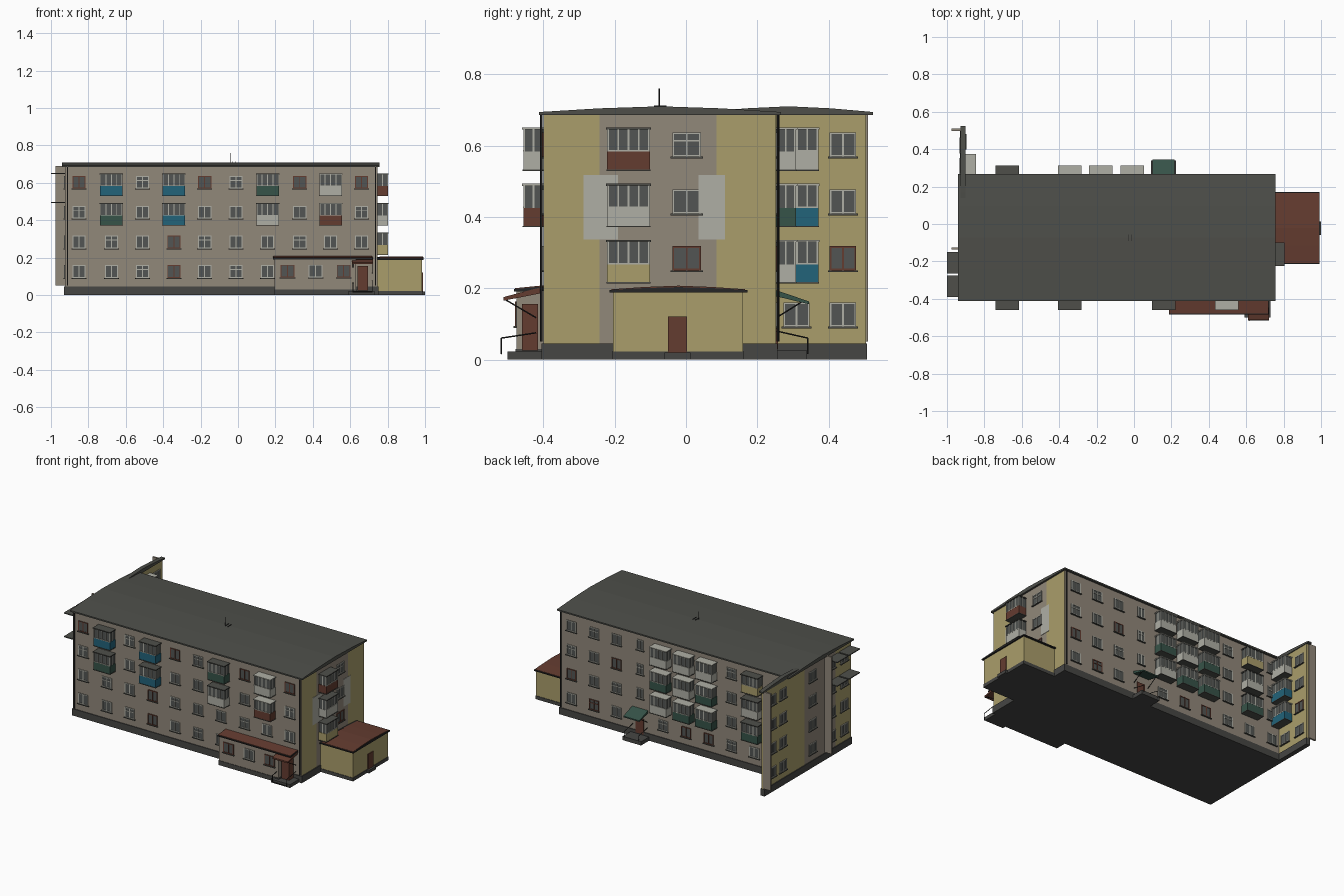
import bpy, bmesh, math
from mathutils import Vector, Matrix

cube = bpy.data.objects.get("Cube")
if cube:
    bpy.data.objects.remove(cube, do_unlink=True)

# Materials, given as display-space hex and converted to linear
PALETTE = {"tan_render": "91887a", "yellow_render": "aa9e6b", "roof_grey": "4e4f4a",
           "plinth_grey": "464644", "pale_grey": "afafa5", "glass": "525553",
           "brown": "643c30", "teal": "22637a", "green": "365348", "dark_metal": "262626"}
MATS, INDEX = [], {}
for i, (name, code) in enumerate(PALETTE.items()):
    srgb = [int(code[k:k + 2], 16) / 255 for k in (0, 2, 4)]
    col = [c / 12.92 if c < 0.04 else ((c + 0.055) / 1.055) ** 2.4 for c in srgb] + [1]
    mat = bpy.data.materials.new(name)
    mat.use_nodes = True
    mat.diffuse_color = col
    mat.node_tree.nodes["Principled BSDF"].inputs["Base Color"].default_value = col
    MATS.append(mat)
    INDEX[name.split("_")[0]] = i


def finish(name, bm):
    bmesh.ops.recalc_face_normals(bm, faces=bm.faces)
    mesh = bpy.data.meshes.new(name)
    bm.to_mesh(mesh)
    bm.free()
    for m in MATS:
        mesh.materials.append(m)
    obj = bpy.data.objects.new(name, mesh)
    bpy.context.collection.objects.link(obj)
    return obj


def block(bm, lo, hi, mat):
    lo, hi = Vector(lo), Vector(hi)
    m = Matrix.Translation((lo + hi) / 2) @ Matrix.Diagonal((*(hi - lo), 1))
    verts = bmesh.ops.create_cube(bm, size=1, matrix=m)["verts"]
    for f in {f for v in verts for f in v.link_faces}:
        f.material_index = INDEX[mat]


def single(name, lo, hi, mat):
    bm = bmesh.new()
    block(bm, lo, hi, mat)
    return finish(name, bm)


def prism(name, pts, x0, x1, mat):
    """Extrude a closed (y, z) profile along x."""
    bm = bmesh.new()
    face = bm.faces.new([bm.verts.new((x0, y, z)) for y, z in pts])
    new = bmesh.ops.extrude_face_region(bm, geom=[face])["geom"]
    bmesh.ops.translate(bm, verts=[v for v in new if isinstance(v, bmesh.types.BMVert)],
                        vec=(x1 - x0, 0, 0))
    for f in bm.faces:
        f.material_index = INDEX[mat]
    return finish(name, bm)


def arched_roof(name, y0, y1, z, rise, thick, x0, x1, mat):
    mid, half = (y0 + y1) / 2, (y1 - y0) / 2
    top = [(mid + t * half, z + thick + rise * (1 - abs(t) ** 1.5)) for t in (-1, -.5, 0, .5, 1)]
    return prism(name, [(y1, z), (y0, z)] + top, x0, x1, mat)


def bar(bm, a, b, r=0.002):
    a, b = Vector(a), Vector(b)
    m = Matrix.Translation((a + b) / 2) @ (b - a).to_track_quat('Z', 'Y').to_matrix().to_4x4()
    verts = bmesh.ops.create_cone(bm, segments=6, radius1=r, radius2=r, depth=(b - a).length,
                                  cap_ends=True, matrix=m)["verts"]
    for f in {f for v in verts for f in v.link_faces}:
        f.material_index = INDEX["dark"]


# Walls: (outward axis, direction, plane position)
WALLS = {"front": (1, -1, -.40), "back": (1, 1, .252), "right": (0, 1, .745),
         "left": (0, -1, -.925), "wing": (0, 1, -.905), "annex": (1, -1, -.475)}


def on_wall(bm, wall, u0, u1, z0, z1, d0, d1, mat):
    axis, sign, pos = WALLS[wall]
    a, b = sorted((pos + sign * d0, pos + sign * d1))
    if axis == 1:
        block(bm, (u0, a, z0), (u1, b, z1), mat)
    else:
        block(bm, (a, u0, z0), (b, u1, z1), mat)


def window(bm, wall, u, z, frame="pale", cross=False, w=.074, h=.068):
    a, b, lo, hi, t = u - w / 2, u + w / 2, z - h / 2, z + h / 2, .005
    on_wall(bm, wall, a, b, lo, hi, 0, .002, "glass")
    for x in (a, u - t / 2, b - t):
        on_wall(bm, wall, x, x + t, lo, hi, 0, .005, frame)
    for y in (lo, hi - t) + ((z + .008,) if cross else ()):
        on_wall(bm, wall, a, b, y, y + t, 0, .0045, frame)
    on_wall(bm, wall, a - .005, b + .005, lo - .005, lo, 0, .009, "roof")


def balcony(bm, wall, u, row, panel, roof="roof", w=.12, d=.056):
    base = .217 + .158 * (row - 2)
    split, top, a, b = base + .05, base + .112, u - w / 2, u + w / 2
    on_wall(bm, wall, a, b, base, split, 0, d, panel)
    on_wall(bm, wall, a + .003, b - .003, split, top, 0, d - .003, "glass")
    on_wall(bm, wall, a - .003, b + .003, top, top + .006, 0, d + .004, roof)
    on_wall(bm, wall, a - .002, b + .002, base - .004, base, 0, d + .002, "roof")
    for k in range(5):
        x = a + k * (w - .005) / 4
        on_wall(bm, wall, x, x + .005, split, top, d - .005, d, "pale")
    for x in (a, b - .005):
        on_wall(bm, wall, x, x + .005, split, top, d * .45, d * .45 + .005, "pale")
    on_wall(bm, wall, a, b, split, split + .004, d - .005, d + .001, "pale")


ROW = {1: .126, 2: .284, 3: .443, 4: .603}
COLS = [-.85, -.677, -.51, -.343, -.178, -.01, .158, .33, .495, .66]

# Main body with coloured stripe on both gable ends
bm = bmesh.new()
block(bm, (-.925, -.40, .045), (.745, .252, .69), "tan")
for y in (-.242, .085):
    bmesh.ops.bisect_plane(bm, geom=bm.verts[:] + bm.edges[:] + bm.faces[:],
                           plane_co=(0, y, 0), plane_no=(0, 1, 0))
for f in bm.faces:
    if abs(f.normal.x) > .9 and not -.242 < f.calc_center_median().y < .085:
        f.material_index = INDEX["yellow"]
finish("main_walls", bm)
single("main_plinth", (-.93, -.405, 0), (.75, .257, .045), "plinth")
arched_roof("main_roof", -.412, .267, .685, .016, .009, -.94, .757, "roof")

# Thin side wing, with fins on its outer side
single("wing_wall", (-.925, .25, .045), (-.905, .505, .69), "yellow")
single("wing_plinth", (-.93, .25, 0), (-.90, .508, .045), "plinth")
arched_roof("wing_roof", .05, .525, .685, .016, .009, -.928, -.90, "roof")
for side, y in (("back", .498), ("middle", -.137)):
    single(side + "_fin", (-.975, y, .05), (-.92, y + .012, .69), "tan")
bm = bmesh.new()
for z in (.648, .492):
    for y in (-.39, -.265):
        block(bm, (-1, y, z), (-.925, y + .115, z + .006), "roof")
finish("side_canopies", bm)

# Patches on the right gable
bm = bmesh.new()
for a, b in ((-.287, -.19), (.035, .11)):
    on_wall(bm, "right", a, b, .336, .517, 0, .002, "pale")
finish("gable_patches", bm)

# Right annex
single("annex_walls", (.745, -.205, .02), (.983, .16, .192), "yellow")
single("annex_plinth", (.745, -.208, 0), (.986, .163, .022), "plinth")
arched_roof("annex_roof_edge", -.215, .172, .188, .008, .007, .745, .992, "dark")
arched_roof("annex_roof", -.209, .166, .19, .01, .007, .757, .988, "brown")
single("annex_door", (.98, -.05, .02), (.988, .003, .12), "brown")
single("annex_step", (.98, -.06, 0), (1.0, .013, .02), "plinth")

# Front extension with porch
single("front_extension_walls", (.195, -.475, .03), (.63, -.40, .195), "tan")
single("front_extension_plinth", (.192, -.478, 0), (.633, -.40, .03), "plinth")
prism("front_extension_roof_edge", [(-.483, .19), (-.40, .192), (-.40, .205), (-.483, .197)],
      .187, .72, "dark")
prism("front_extension_roof", [(-.479, .196), (-.40, .203), (-.40, .208), (-.479, .2)],
      .19, .717, "brown")
single("front_door", (.64, -.46, .025), (.695, -.415, .155), "brown")
prism("front_porch_canopy", [(-.512, .165), (-.41, .185), (-.41, .202), (-.512, .175)],
      .61, .722, "brown")
single("front_step", (.59, -.50, 0), (.73, -.40, .022), "plinth")

# Back entrance
single("back_door", (.13, .25, .03), (.19, .258, .13), "brown")
prism("back_porch_canopy", [(.25, .178), (.345, .155), (.345, .163), (.25, .195)],
      .10, .217, "green")
single("back_step", (.09, .25, 0), (.225, .34, .025), "plinth")

# Brackets and handrails of both entrances
bm = bmesh.new()
for x in (.615, .718):
    bar(bm, (x, -.42, .117), (x, -.505, .167))
    bar(bm, (x, -.42, .075), (x, -.518, .06))
    bar(bm, (x, -.518, .06), (x, -.518, .015))
for x in (.105, .212):
    bar(bm, (x, .253, .117), (x, .33, .165))
    bar(bm, (x, .253, .08), (x, .342, .06))
    bar(bm, (x, .342, .06), (x, .342, .015))
bar(bm, (.615, -.518, .016), (.718, -.518, .016))
finish("entrance_rails", bm)

# Windows
BALCONY_COLS = {"front": (1, 3, 6, 8), "back": (1, 3, 4, 5)}
BROWN = {"front": {(4, 0), (4, 4), (4, 7), (4, 9), (2, 3), (1, 3)},
         "back": {(1, 4), (1, 3), (2, 9), (3, 7), (1, 8)}}
for wall in ("front", "back"):
    bm = bmesh.new()
    for row, z in ROW.items():
        for c, u in enumerate(COLS):
            if c in BALCONY_COLS[wall] and row > (2 if wall == "front" else 1):
                continue
            if row == 1 and (c > 6 if wall == "front" else c == 6):
                continue
            stair = wall == "back" and c == 6
            window(bm, wall, u, z + (.01 if stair else 0),
                   "brown" if (row, c) in BROWN[wall] else "pale",
                   (row + c) % 3 == 0, w=.05 if stair else .07)
    finish(wall + "_windows", bm)
bm = bmesh.new()
for u in (.265, .415, .565):
    window(bm, "annex", u, .128, "brown" if u != .415 else "pale")
finish("front_extension_windows", bm)
bm = bmesh.new()
for row, z in ROW.items():
    if row > 1:
        window(bm, "right", .002, z, "brown" if row == 2 else "pale", row == 4, w=.08)
    window(bm, "wing", .44, z, "brown" if row == 2 else "pale")
    for y in (-.33, -.2, 0, .31, .42):
        window(bm, "left", y, z)
window(bm, "wing", .31, ROW[1])
finish("side_windows", bm)

# Balconies: wall, position, panel colours from the top storey down, roof colour
BALCONIES = [("front", COLS[1], "teal green", "roof"), ("front", COLS[3], "teal teal", "roof"),
             ("front", COLS[6], "green pale", "roof"), ("front", COLS[8], "pale brown", "pale"),
             ("back", COLS[1], "yellow pale green", "roof"),
             ("back", COLS[3], "pale green green", "pale"),
             ("back", COLS[4], "pale pale green", "pale"),
             ("back", COLS[5], "pale green pale", "pale"),
             ("right", -.161, "brown pale yellow", "roof"),
             ("wing", .311, "pale teal teal", "pale")]
for n, (wall, u, panels, roof) in enumerate(BALCONIES):
    bm = bmesh.new()
    for k, panel in enumerate(panels.split()):
        balcony(bm, wall, u, 4 - k, panel, roof)
    finish(f"{wall}_balconies_{n}", bm)

# Drainpipes, antenna and roof vents
bm = bmesh.new()
for x in (-.912, .735):
    for y in (-.406, .258):
        bar(bm, (x, y, .05), (x, y, .685), .004)
bar(bm, (-.04, -.075, .70), (-.04, -.075, .76), .0015)
for x in (-.033, -.014):
    block(bm, (x, -.09, .70), (x + .004, -.055, .713), "dark")
finish("pipes_and_antenna", bm)
